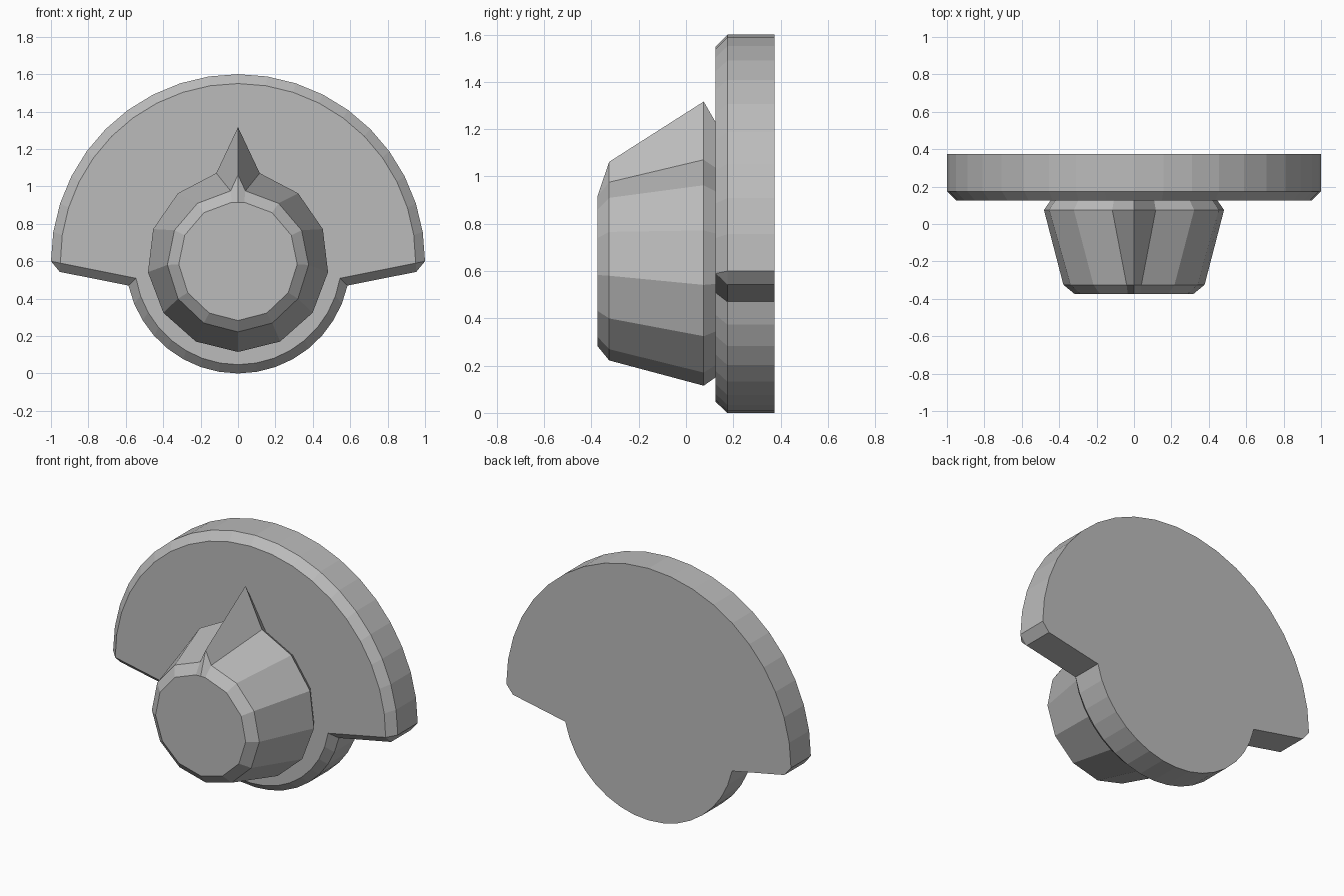
import bpy, bmesh
from math import sin, cos, radians

cube = bpy.data.objects.get("Cube")
if cube:
    bpy.data.objects.remove(cube, do_unlink=True)

grey = bpy.data.materials.new("plain grey")
grey.use_nodes = True
COLOUR = (0.5, 0.5, 0.5, 1)
grey.diffuse_color = COLOUR
grey.node_tree.nodes["Principled BSDF"].inputs["Base Color"].default_value = COLOUR
AXIS_Z = 0.6


def polar(radius, degrees):
    a = radians(degrees)
    return (radius * cos(a), AXIS_Z + radius * sin(a))


def arc(radius, start, end, steps):
    return [polar(radius, start + (end - start) * i / steps) for i in range(steps + 1)]


def loft(name, sections):
    """Join (y, outline) sections of equal length and close both ends."""
    bm = bmesh.new()
    rings = [[bm.verts.new((x, y, z)) for x, z in pts] for y, pts in sections]
    for a, b in zip(rings, rings[1:]):
        for i in range(len(a)):
            j = (i + 1) % len(a)
            bm.faces.new((a[i], a[j], b[j], b[i]))
    bm.faces.new(rings[0])
    bm.faces.new(rings[-1])
    bmesh.ops.remove_doubles(bm, verts=bm.verts, dist=0.0005)
    bmesh.ops.recalc_face_normals(bm, faces=bm.faces)
    mesh = bpy.data.meshes.new(name)
    bm.to_mesh(mesh)
    bm.free()
    mesh.materials.append(grey)
    obj = bpy.data.objects.new(name, mesh)
    bpy.context.collection.objects.link(obj)
    return obj


# Back plate: wide upper half disc over a smaller lower disc, chamfered in front
def plate_outline(big, small, tip, notch):
    upper = arc(big, tip[2], 180 - tip[2], 20)
    lower = arc(small, 180 + notch, 360 - notch, 16)
    return upper + [(-tip[0], tip[1])] + lower + [(tip[0], tip[1])]


rim = plate_outline(1.0, 0.6, (0.953, 0.543, 0), 12.5)
front = plate_outline(0.95, 0.553, (0.95, 0.59, -0.6), 9.5)
loft("back_plate", [(0.125, front), (0.175, rim), (0.375, rim)])


# Knob: thirteen-sided tapered grip with a pointer ridge growing from its top edge
def knob_ring(radius, half_gap, apex=None):
    pts = arc(radius, 90 + half_gap, 450 - half_gap, 12)
    top = apex if apex else (pts[0][1] + pts[-1][1]) / 2
    return pts + [(0, top)]


loft("knob", [
    (-0.375, knob_ring(0.317, 6)),
    (-0.325, knob_ring(0.378, 6, 1.062)),
    (0.075, knob_ring(0.485, 13.85, 1.317)),
    (0.125, knob_ring(0.45, 13.85, 1.23)),
])
